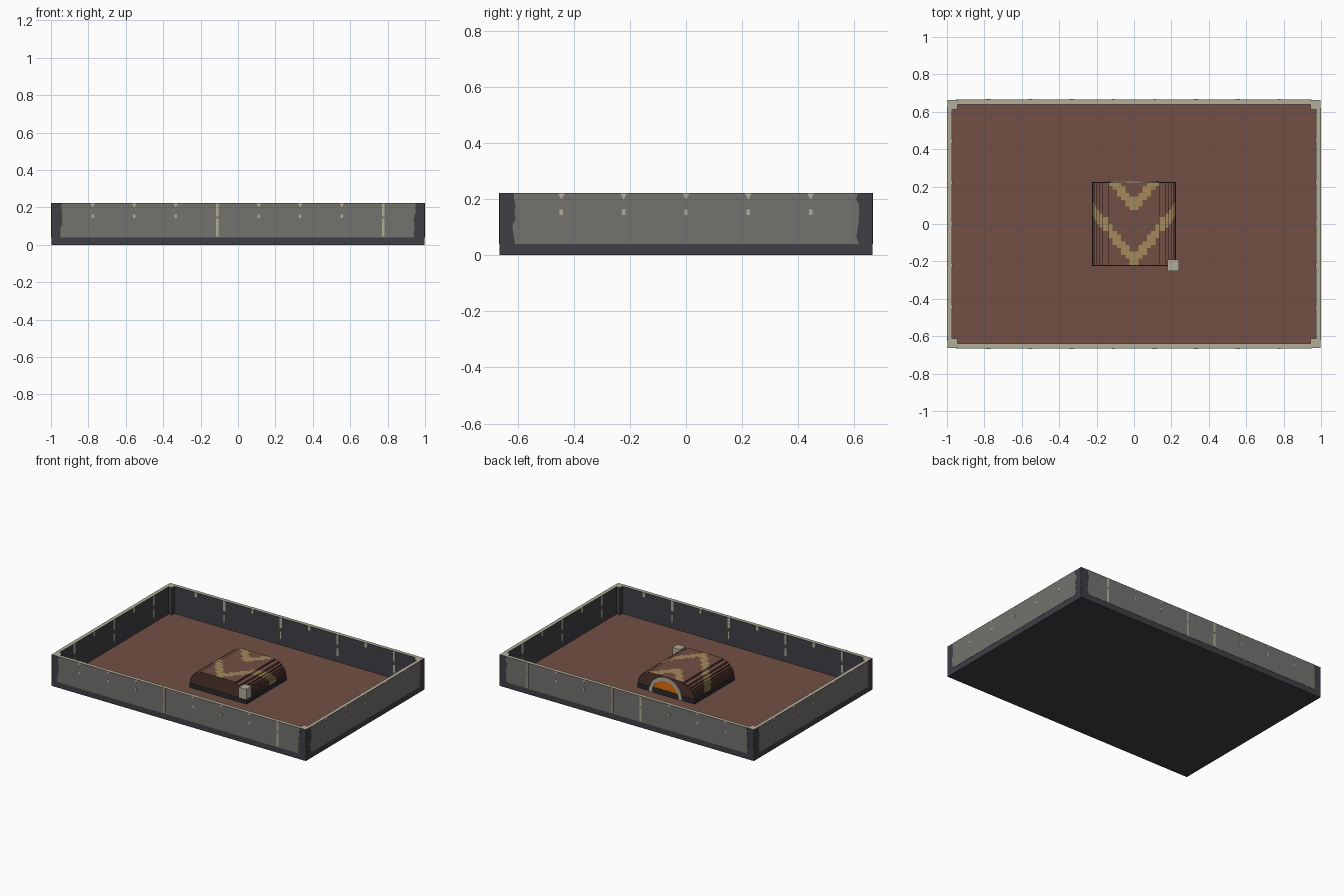
import bpy, bmesh, math, random
from mathutils import Matrix, Vector

random.seed(4)
if "Cube" in bpy.data.objects:
    bpy.data.objects.remove(bpy.data.objects["Cube"])


def material(name, rgb):
    m = bpy.data.materials.new(name)
    lin = [((c / 255 + 0.055) / 1.055) ** 2.4 for c in rgb] + [1]
    m.use_nodes = True
    m.diffuse_color = lin
    m.node_tree.nodes["Principled BSDF"].inputs["Base Color"].default_value = lin
    return m


CHARCOAL = material("charcoal", (64, 62, 69))
GREY = material("panel grey", (116, 114, 111))
BEIGE = material("pale beige", (178, 173, 153))
BROWN = material("clay brown", (114, 79, 68))
UMBER = material("dark brown", (78, 51, 45))
GOLD = material("dull gold", (164, 138, 92))
ORANGE = material("ember orange", (222, 108, 14))
BLACK = material("soot black", (42, 41, 45))


def finish(name, bm, mats, rule=None):
    bmesh.ops.recalc_face_normals(bm, faces=bm.faces)
    bm.normal_update()
    if rule:
        for f in bm.faces:
            f.material_index = rule(f)
    me = bpy.data.meshes.new(name)
    bm.to_mesh(me)
    bm.free()
    for m in mats:
        me.materials.append(m)
    ob = bpy.data.objects.new(name, me)
    bpy.context.collection.objects.link(ob)
    return ob


def add_box(bm, lo, hi, turn=Matrix()):
    lo, hi = Vector(lo), Vector(hi)
    place = turn @ Matrix.Translation((lo + hi) / 2) @ Matrix.Diagonal((*(hi - lo), 1))
    bmesh.ops.create_cube(bm, size=1, matrix=place)


def box(name, lo, hi, mats, rule=None):
    bm = bmesh.new()
    add_box(bm, lo, hi)
    return finish(name, bm, mats, rule)


def add_prism(bm, outline, depth, turn=Matrix()):
    """Extrude a closed outline of points along depth."""
    face = bm.faces.new([bm.verts.new(turn @ Vector(p)) for p in outline])
    ext = bmesh.ops.extrude_face_region(bm, geom=[face])["geom"]
    shift = turn.to_3x3() @ Vector(depth)
    bmesh.ops.translate(bm, vec=shift, verts=[v for v in ext if isinstance(v, bmesh.types.BMVert)])


def upward(f):
    return 1 if f.normal.z > 0.5 else 0


# Tray: base, floor, walls and corner posts
LX, LY, TOP, FLOOR, WALL, POST = 1.0, 0.667, 0.222, 0.028, 0.027, 0.055
SKIN = 0.003
bx, by = LX - SKIN, LY - SKIN
box("tray_base", (-bx, -by, 0), (bx, by, FLOOR), [CHARCOAL, BROWN], upward)

bm = bmesh.new()
for s in (-1, 1):
    xs, ys = sorted((s * bx, s * (LX - WALL))), sorted((s * by, s * (LY - WALL)))
    add_box(bm, (xs[0], -by, FLOOR), (xs[1], by, TOP))
    add_box(bm, (-LX + WALL, ys[0], FLOOR), (LX - WALL, ys[1], TOP))
finish("tray_walls", bm, [CHARCOAL, BEIGE], upward)

bm = bmesh.new()
for sx in (-1, 1):
    for sy in (-1, 1):
        xs = sorted((sx * (LX - WALL), sx * (LX - POST)))
        ys = sorted((sy * (LY - WALL), sy * (LY - POST)))
        add_box(bm, (xs[0], ys[0], FLOOR), (xs[1], ys[1], TOP))
finish("corner_posts", bm, [CHARCOAL, BEIGE], upward)

# Worn panels and paint drips on the four walls
names = ["front", "right", "back", "left"]
long_drips = [(-0.11, 0.78), (-0.11, 0.11), (-0.78, -0.11, 0.11), (-0.11, 0.33)]
for k, side in enumerate(names):
    turn = Matrix.Rotation(k * math.pi / 2, 4, "Z")
    half, out = (LX, LY) if k % 2 == 0 else (LY, LX)
    edge = half - POST

    # panel with uneven ends
    heights = [0.04 + 0.182 * i / 8 for i in range(9)]
    outline = []
    for s in (1, -1):
        run = heights if s > 0 else heights[::-1]
        outline += [(s * (edge + random.uniform(-0.007, 0.007)), -out + 0.0012, z) for z in run]
    bm = bmesh.new()
    add_prism(bm, outline, (0, 0.0025, 0), turn)
    finish(side + "_panel", bm, [GREY])

    # drips outside and inside
    bm = bmesh.new()
    count = 9 if k % 2 == 0 else 6
    for i in range(1, count):
        u = (i - count / 2) * TOP
        if abs(u) < edge - 0.02:
            full = any(abs(u - d) < 0.02 for d in long_drips[k])
            y0, y1 = -out, -out + 0.004
            if full:
                add_box(bm, (u - 0.007, y0, 0.045), (u + 0.007, y1, 0.14), turn)
                add_box(bm, (u - 0.007, y0, 0.15), (u + 0.007, y1, TOP), turn)
            else:
                add_prism(bm, [(u - 0.013, y0, TOP), (u + 0.013, y0, TOP), (u, y0, 0.198)],
                          (0, 0.004, 0), turn)
                add_box(bm, (u - 0.006, y0, 0.143), (u + 0.006, y1, 0.162), turn)
            # inner side of the same wall
            yi = -out + WALL
            low = 0.15 if i % 2 else 0.19
            add_box(bm, (u - 0.009, yi - 0.001, low), (u + 0.009, yi + 0.002, TOP), turn)
            if i % 2:
                add_box(bm, (u - 0.007, yi - 0.001, 0.07), (u + 0.007, yi + 0.002, 0.125), turn)
    finish(side + "_drips", bm, [BEIGE])

# Oven: soot base and stepped barrel roof
R, BASE, RISE, STEPS = 0.222, 0.06, 0.1, 8
box("oven_base", (-R - 0.002, -R - 0.002, FLOOR), (R + 0.002, R + 0.002, BASE), [BLACK])

left = []
for k in range(STEPS):
    w = R * (1 - (k / STEPS) ** 2) ** (1 / 3)
    left += [(-w, BASE + RISE * k / STEPS), (-w, BASE + RISE * (k + 1) / STEPS)]
w, crest = -left[-1][0], left[-1][1]
flat = [(-w + 2 * w * i / 12, crest) for i in range(1, 12)]
profile = left + flat + [(-x, z) for x, z in reversed(left)]

CUTS = 24
bm = bmesh.new()
rows = [[bm.verts.new((x, -R + 2 * R * j / CUTS, z)) for x, z in profile] for j in range(CUTS + 1)]
for a, b in zip(rows, rows[1:]):
    for i in range(len(profile) - 1):
        bm.faces.new((a[i], a[i + 1], b[i + 1], b[i]))
    bm.faces.new((a[-1], a[0], b[0], b[-1]))
for end in (rows[0], rows[-1]):
    bm.faces.new(end)


def roof_paint(f):
    c = f.calc_center_median()
    if abs(f.normal.y) < 0.5:
        offset = c.y - 1.2 * abs(c.x)
        if abs(offset + 0.19) < 0.037 or abs(offset - 0.09) < 0.037:
            return 2
    return 0 if f.normal.z > 0.5 else 1


finish("oven_roof", bm, [BROWN, UMBER, GOLD], roof_paint)


# Oven mouth on the back: stone arch and glowing fire
def arc(radius, y):
    return [(radius * math.cos(math.pi * i / 16), y, FLOOR + radius * math.sin(math.pi * i / 16))
            for i in range(17)]


bm = bmesh.new()
add_prism(bm, arc(0.13, R) + arc(0.105, R)[::-1], (0, 0.009, 0))
finish("mouth_arch", bm, [BEIGE])

bm = bmesh.new()
add_prism(bm, arc(0.105, R), (0, 0.004, 0))
finish("mouth_fire", bm, [ORANGE])
box("mouth_sill", (-0.1, R, FLOOR), (0.1, R + 0.006, 0.066), [BLACK])

# Chimney block on the front corner
box("chimney", (0.18, -0.25, 0.072), (0.24, -0.19, 0.148), [BEIGE])
